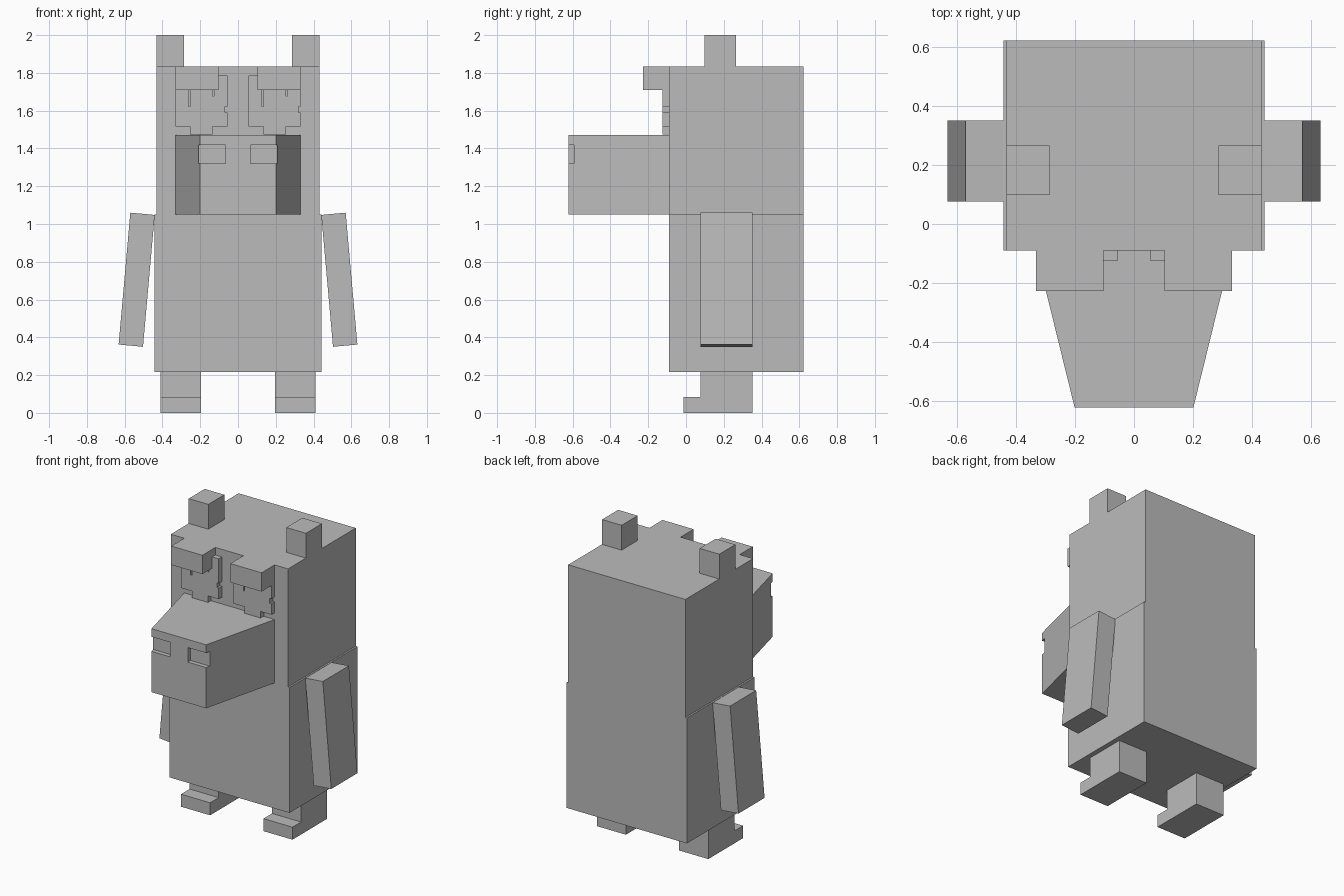
import bpy
import bmesh
from mathutils import Vector

cube = bpy.data.objects.get("Cube")
if cube:
    bpy.data.objects.remove(cube, do_unlink=True)

grey = bpy.data.materials.new("plain grey")
grey.use_nodes = True
grey.diffuse_color = (0.5, 0.5, 0.5, 1)
grey.node_tree.nodes["Principled BSDF"].inputs["Base Color"].default_value = (0.5, 0.5, 0.5, 1)


def prism(name, profile, axis, low, high):
    """Extrude a 2D outline along an axis; the outline uses the other two axes in order."""
    def point(p, depth):
        co = list(p)
        co.insert(axis, depth)
        return co

    bm = bmesh.new()
    face = bm.faces.new([bm.verts.new(point(p, low)) for p in profile])
    result = bmesh.ops.extrude_face_region(bm, geom=[face])
    moved = [v for v in result["geom"] if isinstance(v, bmesh.types.BMVert)]
    offset = Vector((0, 0, 0))
    offset[axis] = high - low
    bmesh.ops.translate(bm, verts=moved, vec=offset)
    bmesh.ops.recalc_face_normals(bm, faces=bm.faces)
    mesh = bpy.data.meshes.new(name)
    bm.to_mesh(mesh)
    bm.free()
    mesh.materials.append(grey)
    obj = bpy.data.objects.new(name, mesh)
    bpy.context.collection.objects.link(obj)
    return obj


def box(name, x, y, z):
    outline = [(x[0], y[0]), (x[1], y[0]), (x[1], y[1]), (x[0], y[1])]
    return prism(name, outline, 2, *z)


FRONT, BACK = -0.09, 0.622
LIMB_Y = (0.077, 0.351)

# Torso and slightly narrower head
box("body", (-0.442, 0.442), (FRONT, BACK), (0.216, 1.05))
box("head", (-0.431, 0.431), (FRONT, BACK), (1.05, 1.835))

# Tapered snout
snout = prism("snout", [(-0.332, FRONT), (-0.201, -0.622), (0.201, -0.622), (0.332, FRONT)],
              2, 1.05, 1.472)

# Mirrored parts
for side, s in (("right", -1), ("left", 1)):
    def span(a, b):
        return sorted((s * a, s * b))

    box(side + "_ear", span(0.287, 0.431), (0.098, 0.266), (1.835, 2.0))
    box(side + "_brow", span(0.103, 0.332), (-0.227, FRONT), (1.71, 1.835))

    # Arm slab leaning outward
    arm = [(0.441, 1.048), (0.57, 1.06), (0.632, 0.362), (0.503, 0.35)]
    prism(side + "_arm", [(s * x, z) for x, z in arm], 1, *LIMB_Y)

    # Leg with a toe step
    leg = [(-0.013, 0), (LIMB_Y[1], 0), (LIMB_Y[1], 0.216), (LIMB_Y[0], 0.216),
           (LIMB_Y[0], 0.083), (-0.013, 0.083)]
    prism(side + "_leg", leg, 0, *span(0.196, 0.41))

    # Nostril notch cut through the snout's front corner
    cutter = box("nostril_cutter", span(0.066, 0.3), (-0.7, -0.593), (1.321, 1.418))
    cutter.hide_render = True
    cut = snout.modifiers.new("nostril", "BOOLEAN")
    cut.operation = "DIFFERENCE"
    cut.solver = "EXACT"
    cut.object = cutter
    bpy.context.view_layer.objects.active = snout
    bpy.ops.object.modifier_apply(modifier=cut.name)
    bpy.data.objects.remove(cutter, do_unlink=True)

# Stepped eye plates with slits; both eyes share the same outline
top, step, bottom = 1.785, 1.517, 1.474
eye = [(0, top), (0, step), (0.079, step), (0.079, bottom), (0.198, bottom), (0.198, step),
       (0.277, step), (0.277, 1.59), (0.264, 1.59), (0.264, 1.622), (0.277, 1.622), (0.277, top),
       (0.206, top), (0.206, 1.677), (0.198, 1.677), (0.198, top),
       (0.079, top), (0.079, 1.622), (0.071, 1.622), (0.071, top)]
for side, x0 in (("right", -0.332), ("left", 0.055)):
    prism(side + "_eye", [(x0 + x, z) for x, z in eye], 1, -0.124, FRONT)
